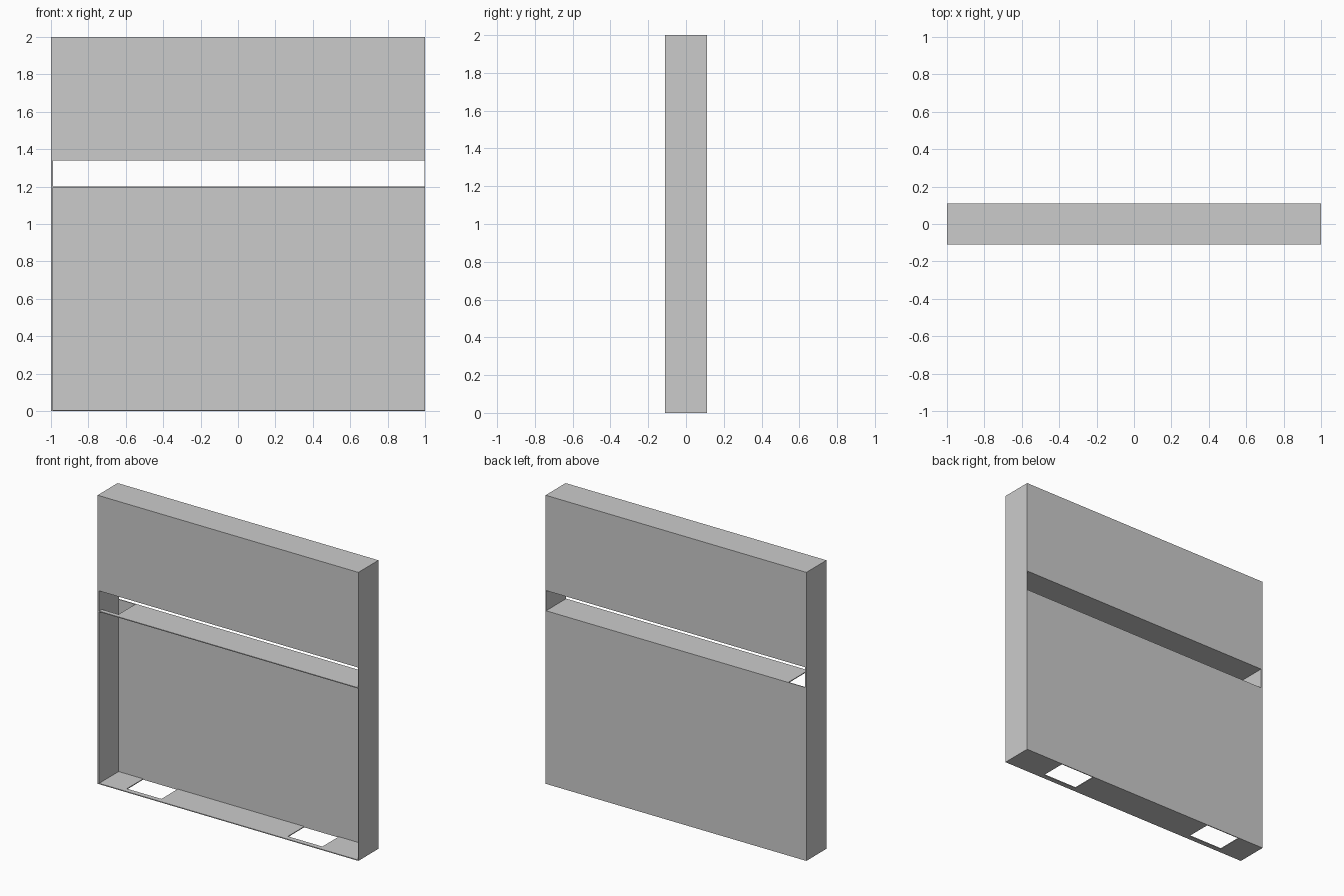
import bpy

if "Cube" in bpy.data.objects:
    bpy.data.objects.remove(bpy.data.objects["Cube"])

T = 0.006            # sheet thickness
Y = 0.11             # half depth
SHELF, UPPER, TOP = 1.20, 1.34, 2.0
LEFT, RIGHT = -0.988, 0.996   # inner faces of the side walls


def box(name, x, y, z):
    """Axis-aligned box from (min, max) ranges."""
    bpy.ops.mesh.primitive_cube_add(
        size=1, location=[(a + b) / 2 for a, b in (x, y, z)])
    ob = bpy.context.object
    ob.name = name
    ob.scale = [b - a for a, b in (x, y, z)]
    bpy.ops.object.transform_apply(location=True, rotation=False, scale=True)
    return ob


def cut_opening(target, x, y, z):
    """Cut a rectangular opening through a plate."""
    cutter = box("opening_cutter", x, y, (z - 0.1, z + 0.1))
    cutter.hide_render = True
    mod = target.modifiers.new("opening", 'BOOLEAN')
    mod.operation = 'DIFFERENCE'
    mod.solver = 'EXACT'
    mod.object = cutter
    bpy.context.view_layer.objects.active = target
    bpy.ops.object.modifier_apply(modifier=mod.name)
    bpy.data.objects.remove(cutter)


# side walls, full height
box("left_wall", (-1, LEFT), (-Y, Y), (0, TOP))
box("right_wall", (RIGHT, 1), (-Y, Y), (0, TOP))

# closed upper section above the slot
box("upper_section", (LEFT, RIGHT), (-Y, Y), (UPPER, TOP))

# back panel of the open lower compartment
box("back_panel", (LEFT, RIGHT), (Y - T, Y), (0, SHELF))

# shelf under the slot, with an opening at its left end
shelf = box("shelf", (LEFT, RIGHT), (-Y, Y - T), (SHELF - T, SHELF))
cut_opening(shelf, (LEFT - 0.05, -0.86), (-0.08, Y + 0.05), SHELF)

# floor with two rectangular openings reaching the back panel
floor = box("floor", (LEFT, RIGHT), (-Y, Y - T), (0, T))
for x in ((-0.80, -0.535), (0.435, 0.70)):
    cut_opening(floor, x, (-0.075, Y + 0.05), 0)
